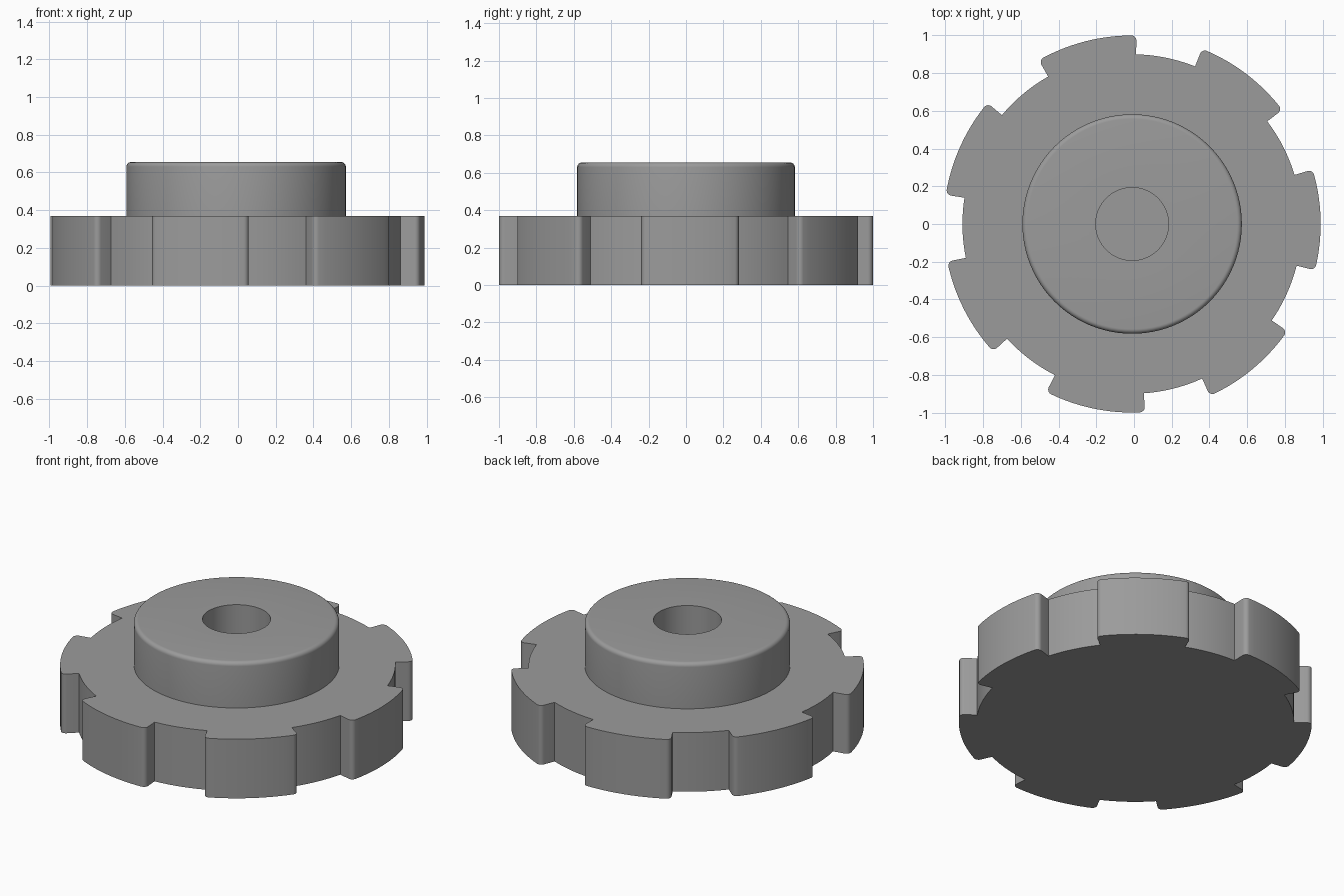
import bpy, bmesh, math
from mathutils import Vector

if "Cube" in bpy.data.objects:
    bpy.data.objects.remove(bpy.data.objects["Cube"])

CX = -0.01            # axis of the knob
LOBES = 7
R_TIP, R_ROOT = 1.0, 0.9
DISC_TOP, HUB_TOP = 0.37, 0.655
HUB_R, BORE_R, FILLET = 0.582, 0.193, 0.025

grey = bpy.data.materials.new("plain grey")
grey.diffuse_color = (0.33, 0.33, 0.33, 1)
grey.use_nodes = True
grey.node_tree.nodes["Principled BSDF"].inputs["Base Color"].default_value = grey.diffuse_color


def polar(r, a):
    return Vector((CX + r * math.cos(a), r * math.sin(a), 0))


def finish(bm, name):
    bmesh.ops.recalc_face_normals(bm, faces=bm.faces)
    mesh = bpy.data.meshes.new(name)
    bm.to_mesh(mesh)
    bm.free()
    ob = bpy.data.objects.new(name, mesh)
    bpy.context.collection.objects.link(ob)
    mesh.materials.append(grey)
    bpy.ops.object.select_all(action='DESELECT')
    ob.select_set(True)
    bpy.context.view_layer.objects.active = ob
    bpy.ops.object.shade_smooth_by_angle(angle=math.radians(35))
    return ob


def rounded_corner(a, side):
    """Points easing from the lobe flank onto the tip arc."""
    r = 0.028
    flank, corner = polar(R_TIP - r, a), polar(R_TIP, a)
    tip = polar(R_TIP, a - side * r / R_TIP)
    pts = []
    for i in range(7):
        t = i / 6 * math.pi / 2
        pts.append(corner + (flank - corner) * (1 - math.sin(t))
                   + (tip - corner) * (1 - math.cos(t)))
    return pts


# Lobed disc: outline swept lobe by lobe, then extruded
outline = []
pitch = 2 * math.pi / LOBES
half = math.radians(15.5)
ease = 0.028
for k in range(LOBES):
    c = k * pitch + math.radians(1.3)
    a0, a1 = c - half, c + half
    outline.append(polar(R_ROOT, a0))
    outline += rounded_corner(a0, -1)
    for i in range(1, 12):
        outline.append(polar(R_TIP, a0 + ease + (a1 - a0 - 2 * ease) * i / 12))
    outline += rounded_corner(a1, 1)[::-1]
    outline.append(polar(R_ROOT, a1))
    for i in range(1, 10):
        outline.append(polar(R_ROOT, a1 + (pitch - 2 * half) * i / 10))

bm = bmesh.new()
base = bm.faces.new([bm.verts.new(p) for p in outline])
top = bmesh.ops.extrude_face_region(bm, geom=[base], use_keep_orig=True)
bmesh.ops.translate(bm, vec=(0, 0, DISC_TOP),
                    verts=[g for g in top["geom"] if isinstance(g, bmesh.types.BMVert)])
finish(bm, "lobed_disc")

# Hub: turned profile with a rounded rim and a bore down to the disc
profile = [(HUB_R, DISC_TOP)]
for i in range(7):
    t = i / 6 * math.pi / 2
    profile.append((HUB_R - FILLET + FILLET * math.cos(t),
                    HUB_TOP - FILLET + FILLET * math.sin(t)))
profile += [(BORE_R, HUB_TOP), (BORE_R, DISC_TOP)]

bm = bmesh.new()
SEG = 96
rings = [[bm.verts.new(polar(r, 2 * math.pi * s / SEG) + Vector((0, 0, z)))
          for s in range(SEG)] for r, z in profile]
for lower, upper in zip(rings, rings[1:]):
    for s in range(SEG):
        n = (s + 1) % SEG
        bm.faces.new((lower[s], lower[n], upper[n], upper[s]))
finish(bm, "hub")
